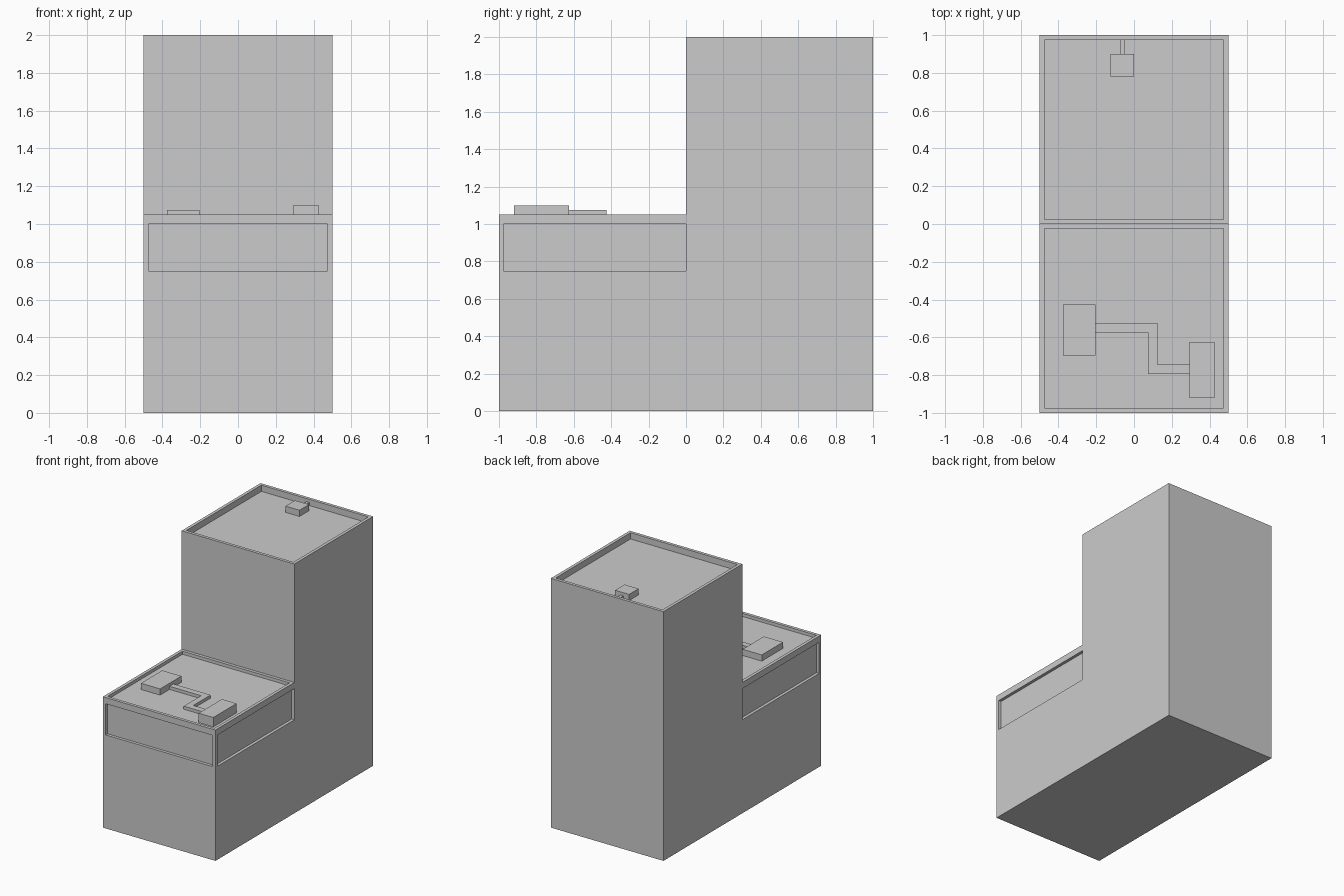
import bpy
import bmesh

cube = bpy.data.objects.get("Cube")
if cube:
    bpy.data.objects.remove(cube, do_unlink=True)

grey = bpy.data.materials.new("light_grey")
grey.use_nodes = True
grey.diffuse_color = (0.6, 0.6, 0.6, 1)
grey.node_tree.nodes["Principled BSDF"].inputs["Base Color"].default_value = grey.diffuse_color


def prism(name, outline, axis, low, high):
    """Extrude a closed 2D outline along an axis (0 = x, 2 = z)."""
    bm = bmesh.new()
    verts = []
    for a, b in outline:
        verts.append(bm.verts.new((low, a, b) if axis == 0 else (a, b, low)))
    face = bm.faces.new(verts)
    grown = bmesh.ops.extrude_face_region(bm, geom=[face])["geom"]
    moved = [v for v in grown if isinstance(v, bmesh.types.BMVert)]
    for v in moved:
        v.co[axis] = high
    bmesh.ops.recalc_face_normals(bm, faces=bm.faces[:])
    mesh = bpy.data.meshes.new(name)
    bm.to_mesh(mesh)
    bm.free()
    mesh.materials.append(grey)
    obj = bpy.data.objects.new(name, mesh)
    bpy.context.collection.objects.link(obj)
    return obj


def box(name, x0, x1, y0, y1, z0, z1):
    return prism(name, [(x0, y0), (x1, y0), (x1, y1), (x0, y1)], 2, z0, z1)


def carve(target, *bounds):
    """Cut a box-shaped recess into the target."""
    cutter = box("cutter", *bounds)
    cutter.hide_render = True
    mod = target.modifiers.new("recess", 'BOOLEAN')
    mod.operation = 'DIFFERENCE'
    mod.solver = 'EXACT'
    mod.object = cutter
    bpy.context.view_layer.objects.active = target
    bpy.ops.object.modifier_apply(modifier=mod.name)
    bpy.data.objects.remove(cutter, do_unlink=True)


RIM = 0.025
DEEP = 0.024
TOWER_ROOF = 1.95
LOW_ROOF = 1.025

# Stepped building body: low front block and tall rear tower
body = prism("building_body",
             [(-1, 0), (1, 0), (1, 2), (0, 2), (0, 1.05), (-1, 1.05)],
             0, -0.5, 0.5)

# Sunken roofs behind parapets
carve(body, -0.5 + RIM, 0.5 - RIM, RIM, 1 - RIM, TOWER_ROOF, 2.2)
carve(body, -0.5 + RIM, 0.5 - RIM, -1 + RIM, -RIM, LOW_ROOF, 1.2)

# Recessed window bands on the front and both sides of the low block
carve(body, -0.475, 0.475, -1.2, -1 + DEEP, 0.75, 1)
for side in (-1, 1):
    x0, x1 = sorted((side * (0.5 - DEEP), side * 0.7))
    carve(body, x0, x1, -0.975, 0, 0.75, 1)

# Rooftop equipment
box("low_roof_flat_unit", -0.375, -0.205, -0.695, -0.425, LOW_ROOF, 1.075)
box("low_roof_tall_unit", 0.295, 0.425, -0.92, -0.625, LOW_ROOF, 1.1)
box("tower_roof_unit", -0.125, 0, 0.78, 0.9, TOWER_ROOF, 2)

# Ducts
prism("low_roof_duct",
      [(-0.205, -0.575), (0.075, -0.575), (0.075, -0.795), (0.295, -0.795),
       (0.295, -0.745), (0.125, -0.745), (0.125, -0.525), (-0.205, -0.525)],
      2, LOW_ROOF, 1.05)
box("tower_roof_duct", -0.075, -0.05, 0.9, 0.975, TOWER_ROOF, 1.975)
